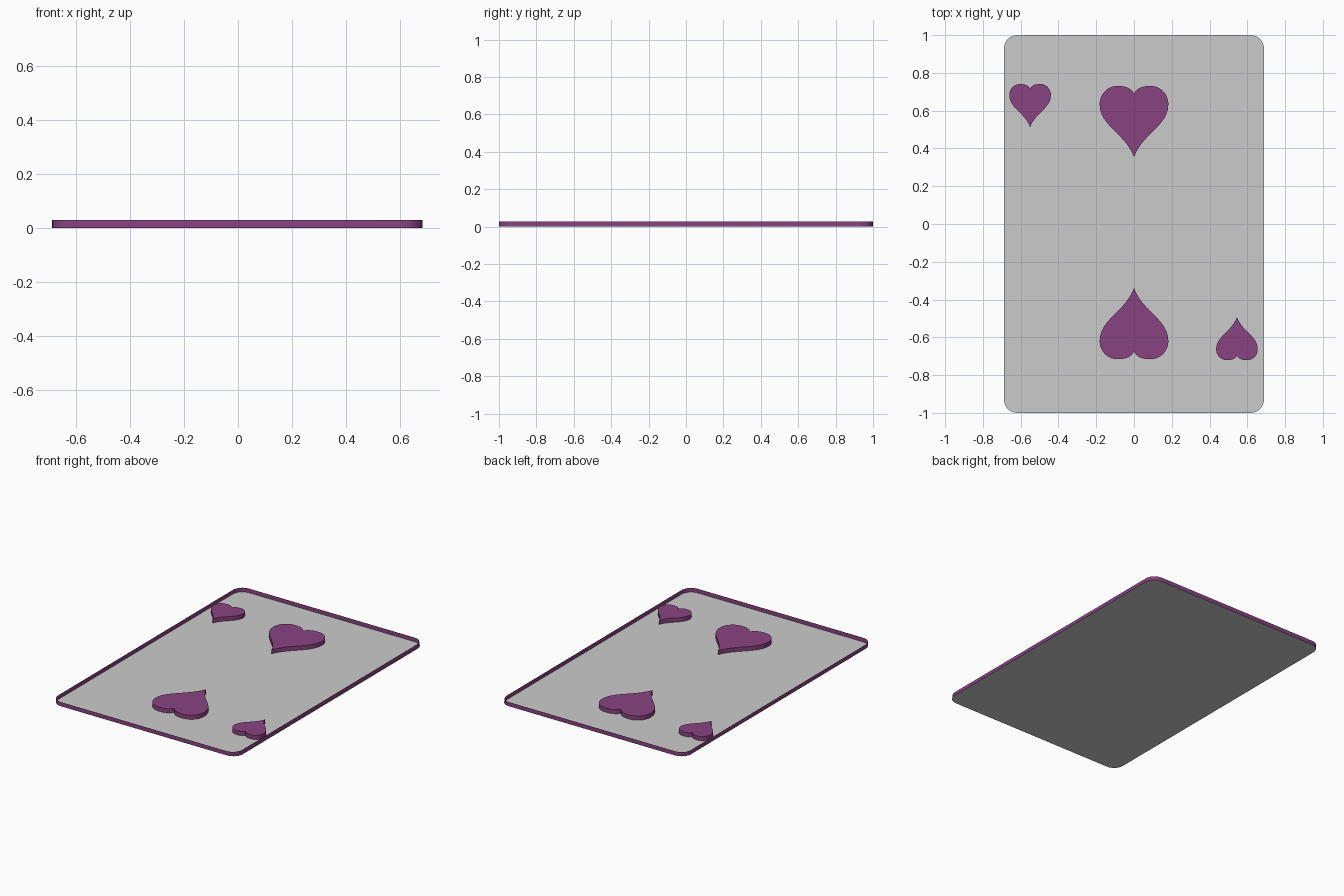
import bpy
import bmesh
import math
from mathutils import Vector
from mathutils.geometry import interpolate_bezier

if "Cube" in bpy.data.objects:
    bpy.data.objects.remove(bpy.data.objects["Cube"])

HEIGHT = 0.028


def material(name, color):
    mat = bpy.data.materials.new(name)
    mat.diffuse_color = color
    mat.use_nodes = True
    mat.node_tree.nodes["Principled BSDF"].inputs["Base Color"].default_value = mat.diffuse_color
    return mat


PURPLE = material("purple", (0.25, 0.055, 0.22, 1))


def rounded_rect(x0, x1, half_y, radius, steps=8):
    """Outline of a rectangle with rounded corners, counter-clockwise."""
    points = []
    corners = [(x1 - radius, half_y - radius), (x0 + radius, half_y - radius),
               (x0 + radius, -half_y + radius), (x1 - radius, -half_y + radius)]
    for i, (cx, cy) in enumerate(corners):
        for s in range(steps + 1):
            a = math.pi / 2 * (i + s / steps)
            points.append((cx + radius * math.cos(a), cy + radius * math.sin(a)))
    return points


def heart_outline():
    """Heart centred on x = 0, drawn as mirrored Bezier halves."""
    segments = [((0, 0.15), (0.012, 0.178), (0.04, 0.192), (0.087, 0.192)),
                ((0.087, 0.192), (0.14, 0.192), (0.182, 0.15), (0.182, 0.095)),
                ((0.182, 0.095), (0.182, -0.02), (0.045, -0.06), (0, -0.185))]
    half = []
    for seg in segments:
        curve = interpolate_bezier(*[Vector((x, y, 0)) for x, y in seg], 13)
        half += [(p.x, p.y) for p in curve[:-1]]
    half.append((0, -0.185))
    left = [(-x, y) for x, y in half[1:-1]]
    return left + half[::-1]


def build(name, outline, cap_z=None, wall=True, mat=None):
    """Make a sheet wall along the outline and/or a flat cap at cap_z."""
    bm = bmesh.new()
    low = [bm.verts.new((x, y, 0)) for x, y in outline]
    if wall:
        high = [bm.verts.new((x, y, HEIGHT)) for x, y in outline]
        for i in range(len(low)):
            j = (i + 1) % len(low)
            bm.faces.new((low[i], low[j], high[j], high[i]))
    if cap_z is not None:
        bm.faces.new(high if wall else low)
    if wall:
        bmesh.ops.recalc_face_normals(bm, faces=bm.faces)
    mesh = bpy.data.meshes.new(name)
    bm.to_mesh(mesh)
    bm.free()
    obj = bpy.data.objects.new(name, mesh)
    bpy.context.collection.objects.link(obj)
    if mat:
        mesh.materials.append(mat)
    bpy.ops.object.select_all(action='DESELECT')
    obj.select_set(True)
    bpy.context.view_layer.objects.active = obj
    bpy.ops.object.shade_smooth_by_angle(angle=math.radians(30))
    return obj


# Flat card sheet and the thin upright rim around it
build("card_sheet", rounded_rect(-0.688, 0.688, 1.0, 0.07), cap_z=0, wall=False)
build("card_rim", rounded_rect(-0.688, 0.683, 1.0, 0.07), mat=PURPLE)

# Raised hearts: centre x, centre y, scale, direction (-1 is upside down)
hearts = {"upper_heart": (0, 0.539, 1.0, 1),
          "lower_heart": (0, -0.524, 1.0, -1),
          "upper_corner_heart": (-0.55, 0.625, 0.605, 1),
          "lower_corner_heart": (0.545, -0.605, 0.605, -1)}
for name, (cx, cy, scale, sign) in hearts.items():
    k = scale * sign
    outline = [(cx + k * x, cy + k * y) for x, y in heart_outline()]
    build(name, outline, cap_z=HEIGHT, mat=PURPLE)
